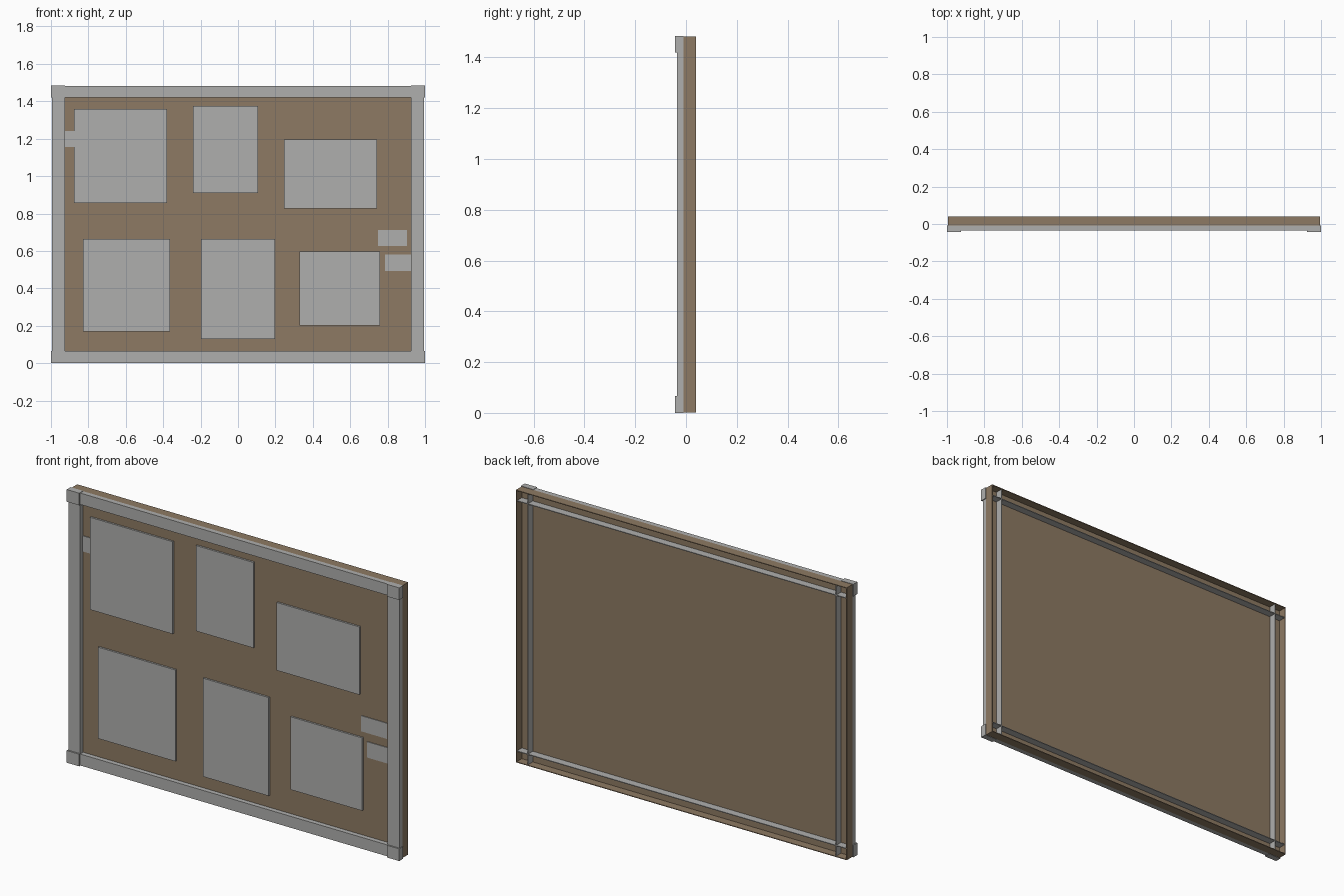
import bpy
import bmesh
from mathutils import Matrix, Vector

old = bpy.data.objects.get("Cube")
if old:
    bpy.data.objects.remove(old, do_unlink=True)


def material(name, rgb):
    m = bpy.data.materials.new(name)
    m.use_nodes = True
    color = (*rgb, 1)
    m.diffuse_color = color
    m.node_tree.nodes["Principled BSDF"].inputs["Base Color"].default_value = color
    return m


GREY = material("light grey", (0.43, 0.43, 0.42))
BROWN = material("cork brown", (0.27, 0.195, 0.125))


def box(name, x, y, z, mat):
    """Box spanning the given (low, high) range on each axis."""
    low, high = (Vector(c) for c in zip(x, y, z))
    size = high - low
    bm = bmesh.new()
    bmesh.ops.create_cube(bm, size=1, matrix=Matrix.Translation((low + high) / 2)
                          @ Matrix.Diagonal((*size, 1)))
    mesh = bpy.data.meshes.new(name)
    bm.to_mesh(mesh)
    bm.free()
    mesh.materials.append(mat)
    obj = bpy.data.objects.new(name, mesh)
    bpy.context.collection.objects.link(obj)
    return obj


HALF = 0.995            # half width of the board
TOP = 1.485             # height of the board
RAIL = 0.07             # width of the frame
WALL = 0.004            # sheet thickness
FRONT, PANEL, BACK = -0.035, -0.009, 0.04

# Cork panel, with side walls that leave the back open
box("cork_panel", (-HALF, HALF), (PANEL, PANEL + WALL), (0.002, TOP - 0.002), BROWN)

for side, name in ((-1, "right"), (1, "left")):
    outer, inner = side * HALF, side * (HALF - RAIL)
    box(name + "_wall", sorted((outer, outer - side * WALL)), (PANEL, BACK),
        (0.002, TOP - 0.002), BROWN)
    box(name + "_frame_rail", sorted((outer, inner)), (FRONT, PANEL),
        (0.002, TOP - 0.002), GREY)
    # Inner flange of the rail, reaching through to the back
    box(name + "_flange", sorted((inner, inner + side * WALL)), (PANEL, BACK - 0.004),
        (0.004, TOP - 0.004), GREY)

for base, side, name in ((0.002, 1, "bottom"), (TOP - 0.002, -1, "top")):
    inner = base + side * 0.062
    box(name + "_wall", (-HALF, HALF), (PANEL, BACK),
        sorted((base, base + side * WALL)), BROWN)
    box(name + "_frame_rail", (RAIL - HALF, HALF - RAIL), (FRONT, PANEL),
        sorted((base, inner)), GREY)
    box(name + "_flange", (-HALF + WALL, HALF - WALL), (PANEL, BACK - 0.004),
        sorted((inner, inner - side * WALL)), GREY)
    # Raised corner caps
    for cx, cname in ((-1, "right"), (1, "left")):
        box(f"{name}_{cname}_corner_cap", sorted((cx, cx * (HALF - RAIL))),
            (-0.043, PANEL), sorted((base - side * 0.002, inner + side * 0.002)), GREY)

# Pinned sheets: x range, z range
sheets = [
    ((-0.877, -0.38), (0.856, 1.358)),
    ((-0.24, 0.107), (0.91, 1.375)),
    ((0.246, 0.743), (0.826, 1.195)),
    ((-0.83, -0.364), (0.168, 0.665)),
    ((-0.198, 0.198), (0.13, 0.665)),
    ((0.33, 0.76), (0.2, 0.596)),
]
for x, z in sheets:
    box("paper_sheet", x, (PANEL - 0.01, PANEL), z, GREY)

# Small notes, two tucked against the frame
notes = [
    ((0.749, 0.904), (0.627, 0.712)),
    ((0.786, 0.926), (0.494, 0.58)),
    ((-0.926, -0.86), (1.157, 1.242)),
]
for x, z in notes:
    box("small_note", x, (PANEL - 0.004, PANEL), z, GREY)
